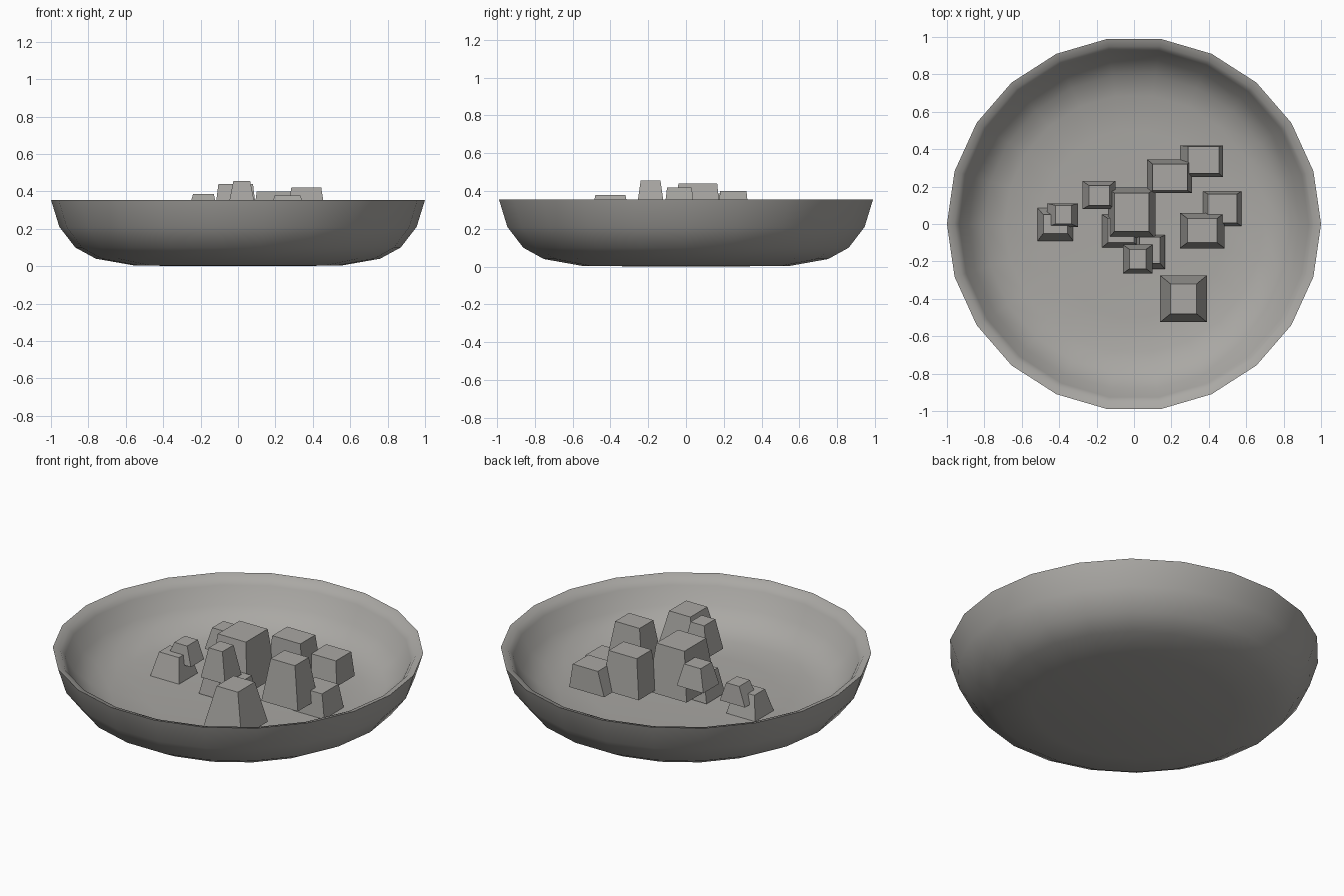
import bpy, bmesh, math

if "Cube" in bpy.data.objects:
    bpy.data.objects.remove(bpy.data.objects["Cube"])

SIDES = 22

# Dark warm-grey stone
stone = bpy.data.materials.new("stone_grey")
stone.diffuse_color = (0.40, 0.39, 0.37, 1)
stone.use_nodes = True
stone.node_tree.nodes["Principled BSDF"].inputs["Base Color"].default_value = stone.diffuse_color


def make_object(name, bm):
    bmesh.ops.recalc_face_normals(bm, faces=bm.faces)
    mesh = bpy.data.meshes.new(name)
    bm.to_mesh(mesh)
    bm.free()
    mesh.materials.append(stone)
    ob = bpy.data.objects.new(name, mesh)
    bpy.context.collection.objects.link(ob)
    return ob


def lathe(name, profile):
    """Revolve (radius, z) points; the first and last points lie on the axis."""
    bm = bmesh.new()
    rings = []
    for r, z in profile[1:-1]:
        rings.append([bm.verts.new((r * math.cos(math.tau * i / SIDES),
                                    r * math.sin(math.tau * i / SIDES), z))
                      for i in range(SIDES)])
    for a, b in zip(rings, rings[1:]):
        for i in range(SIDES):
            j = (i + 1) % SIDES
            bm.faces.new((a[i], a[j], b[j], b[i]))
    for ring, (_, z) in ((rings[0], profile[0]), (rings[-1], profile[-1])):
        c = bm.verts.new((0, 0, z))
        for i in range(SIDES):
            bm.faces.new((c, ring[i], ring[(i + 1) % SIDES]))
    return make_object(name, bm)


def chunk(name, base, top, z0, z1):
    """Tapered block; base and top are (x0, x1, y0, y1) rectangles."""
    bm = bmesh.new()
    bmesh.ops.create_cube(bm, size=1)
    for v in bm.verts:
        x0, x1, y0, y1 = top if v.co.z > 0 else base
        v.co = (x1 if v.co.x > 0 else x0,
                y1 if v.co.y > 0 else y0,
                z1 if v.co.z > 0 else z0)
    return make_object(name, bm)


# Bowl: outer wall, softened rim, inner wall
bowl = lathe("bowl", [(0, 0), (0.55, 0.003), (0.76, 0.04), (0.87, 0.10),
                      (0.955, 0.21), (1.0, 0.355), (0.96, 0.343),
                      (0.935, 0.31), (0.885, 0.215), (0.80, 0.145),
                      (0.69, 0.108), (0.50, 0.097), (0, 0.095)])
bowl.select_set(True)
bpy.context.view_layer.objects.active = bowl
bpy.ops.object.shade_smooth_by_angle(angle=math.radians(50))

# Chunks heaped in the bowl
CHUNKS = [
    ((-.14, .115, -.08, .195), (-.105, .08, -.04, .165), .155, .44),
    ((-.17, .03, -.125, .05), (-.14, .0, -.10, .03), .10, .25),
    ((-.06, .10, -.265, -.11), (-.025, .065, -.24, -.135), .28, .455),
    ((.0, .165, -.24, -.06), (.03, .14, -.21, -.07), .12, .27),
    ((.14, .39, -.525, -.275), (.195, .335, -.48, -.32), .14, .378),
    ((.245, .485, -.13, .06), (.285, .445, -.10, .03), .17, .42),
    ((.37, .575, -.01, .175), (.395, .55, .005, .16), .10, .24),
    ((.245, .475, .25, .42), (.29, .455, .27, .415), .17, .31),
    ((.07, .31, .165, .345), (.10, .285, .18, .32), .17, .40),
    ((-.515, -.325, -.09, .085), (-.485, -.355, -.05, .05), .10, .235),
    ((-.465, -.30, -.015, .11), (-.42, -.335, .0, .10), .18, .29),
    ((-.275, -.10, .08, .23), (-.24, -.13, .10, .205), .26, .387),
]
for i, (base, top, z0, z1) in enumerate(CHUNKS, 1):
    chunk(f"chunk_{i:02d}", base, top, z0, z1)
